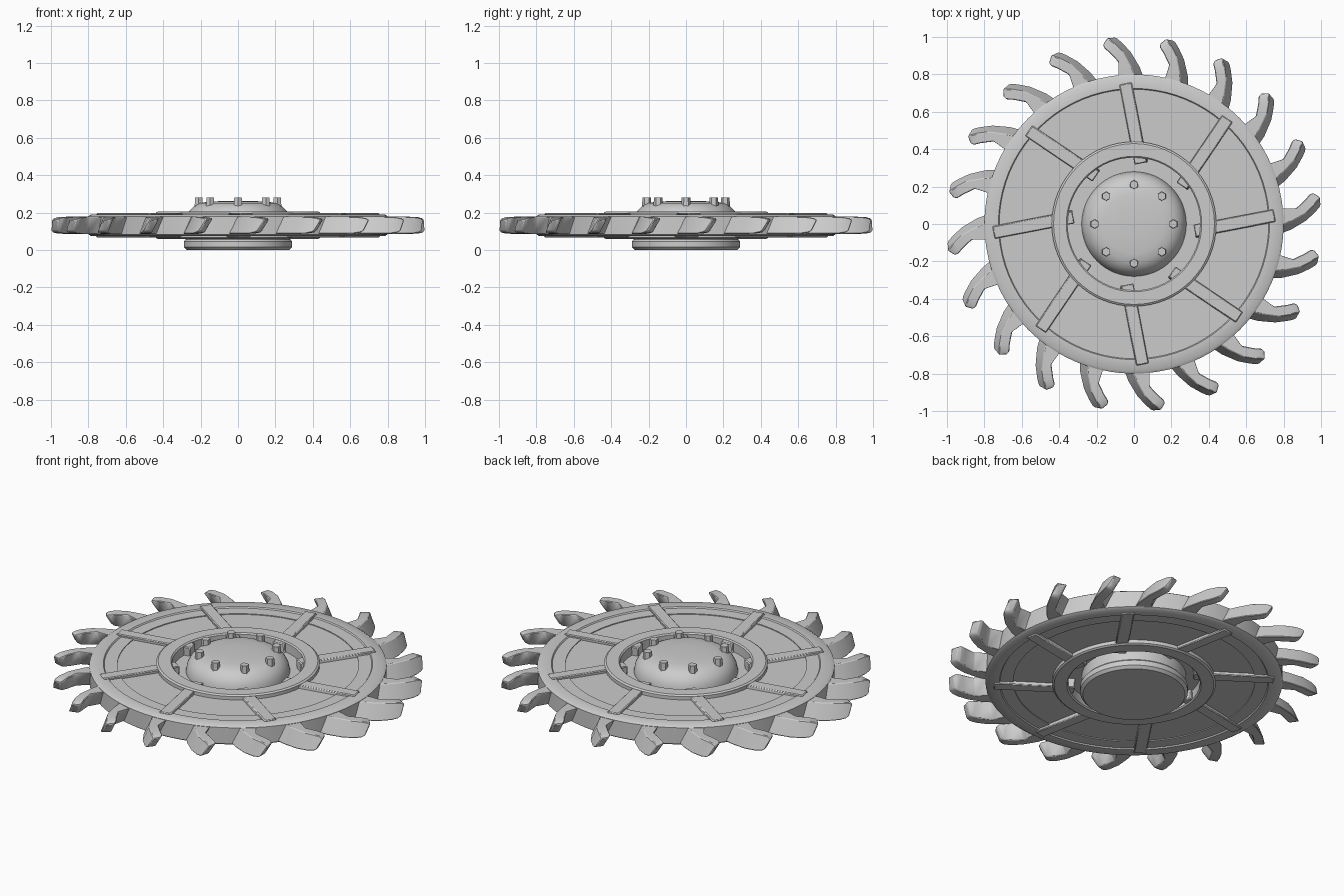
import bpy, bmesh, math
from mathutils import Matrix, Vector

if "Cube" in bpy.data.objects:
    bpy.data.objects.remove(bpy.data.objects["Cube"])

MID = 0.132          # mid height of the wheel
steel = bpy.data.materials.new("grey_steel")
steel.diffuse_color = (0.6, 0.6, 0.6, 1)
steel.use_nodes = True
steel.node_tree.nodes["Principled BSDF"].inputs["Base Color"].default_value = steel.diffuse_color


def finish(bm, name, angle=35, bevel=0):
    bmesh.ops.recalc_face_normals(bm, faces=bm.faces[:])
    me = bpy.data.meshes.new(name)
    bm.to_mesh(me)
    bm.free()
    me.materials.append(steel)
    ob = bpy.data.objects.new(name, me)
    bpy.context.collection.objects.link(ob)
    bpy.ops.object.select_all(action='DESELECT')
    ob.select_set(True)
    bpy.context.view_layer.objects.active = ob
    bpy.ops.object.shade_smooth_by_angle(angle=math.radians(angle))
    if bevel:
        m = ob.modifiers.new("bevel", 'BEVEL')
        m.width, m.segments = bevel, 1
    return ob


def lathe(name, profile, segs=64, closed=True):
    """Revolve (radius, z) points about the z axis."""
    bm = bmesh.new()
    vs = [bm.verts.new((r, 0, z)) for r, z in profile]
    n = len(vs)
    es = [bm.edges.new((vs[i], vs[(i + 1) % n])) for i in range(n if closed else n - 1)]
    bmesh.ops.spin(bm, geom=vs + es, cent=(0, 0, 0), axis=(0, 0, 1),
                   angle=2 * math.pi, steps=segs, use_merge=True)
    bmesh.ops.remove_doubles(bm, verts=bm.verts[:], dist=1e-5)
    return finish(bm, name)


def mirrored(top):
    """Close a profile of (radius, height above middle) with its mirror below."""
    return [(r, MID + h) for r, h in top] + [(r, MID - h) for r, h in reversed(top)]


def polar(r, deg, z):
    a = math.radians(deg)
    return Vector((r * math.cos(a), r * math.sin(a), z))


def loft(bm, rings):
    """Skin a row of four-point sections and cap both ends."""
    rows = [[bm.verts.new(p) for p in ring] for ring in rings]
    for a, b in zip(rows, rows[1:]):
        for i in range(4):
            j = (i + 1) % 4
            bm.faces.new((a[i], a[j], b[j], b[i]))
    bm.faces.new(rows[0])
    bm.faces.new(rows[-1])


# disc: recessed panel, stepped rim
lathe("panel_disc", mirrored([(0.36, 0.046), (0.66, 0.046)]))
lathe("outer_rim", mirrored([(0.65, 0.051), (0.72, 0.051), (0.725, 0.058),
                             (0.785, 0.058), (0.80, 0.048)]), 80)
# raised ring round the hub and the floor of the gap inside it
lathe("inner_ring", mirrored([(0.355, 0.066), (0.362, 0.073), (0.43, 0.073), (0.44, 0.066)]))
lathe("gap_floor", mirrored([(0.26, 0.012), (0.37, 0.012)]))

# domed hub with a base flange
lathe("hub", [(0, 0), (0.275, 0), (0.29, 0.015), (0.29, 0.045), (0.28, 0.055), (0.28, 0.15),
              (0.273, 0.185), (0.258, 0.212), (0.235, 0.235), (0.205, 0.25),
              (0.16, 0.258), (0.08, 0.262), (0, 0.263)], closed=False)

# hub bolts
bm = bmesh.new()
for k in range(8):
    p = polar(0.21, 45 * k, 0.258)
    bmesh.ops.create_cone(bm, cap_ends=True, segments=6, radius1=0.025, radius2=0.023,
                          depth=0.046, matrix=Matrix.Translation(p))
finish(bm, "hub_bolts", 30)

# slanted spokes running under the inner ring into the gap
bm = bmesh.new()
start, end = Vector((0.325, -0.042, 0)), Vector((0.752, 0.04, 0))
side = Vector((0, 0, 1)).cross((end - start).normalized())
for k in range(8):
    rot = Matrix.Rotation(math.radians(45 * k), 3, 'Z')
    rings = []
    for p in (start, end):
        ring = []
        for s, h in ((-0.028, 1), (0.040, 1), (0.028, -1), (-0.040, -1)):
            ring.append(rot @ (p + side * s + Vector((0, 0, MID + 0.065 * h))))
        rings.append(ring)
    loft(bm, rings)
finish(bm, "spokes", 30, 0.005)

# hooked teeth: back edge (r, deg), front edge (r, deg), shear deg, half height
SECTIONS = [(0.76, -12.5, 0.76, -1.5, 3.2, 0.046),
            (0.84, -10.0, 0.81, -1.8, 3.2, 0.046),
            (0.92, -6.8, 0.87, -2.2, 2.6, 0.046),
            (0.97, -4.2, 0.925, 0.4, 2.5, 0.044),
            (0.995, -2.8, 0.955, 2.0, 2.5, 0.038),
            (1.005, -1.8, 0.975, 2.0, 2.2, 0.028)]
bm = bmesh.new()
for k in range(20):
    a = 7.8 + 18 * k
    loft(bm, [[polar(rb, a + b + s, MID + h), polar(rf, a + f, MID + h),
               polar(rf, a + f - s, MID - h), polar(rb, a + b, MID - h)]
              for rb, b, rf, f, s, h in SECTIONS])
finish(bm, "teeth", 40, 0.004)
